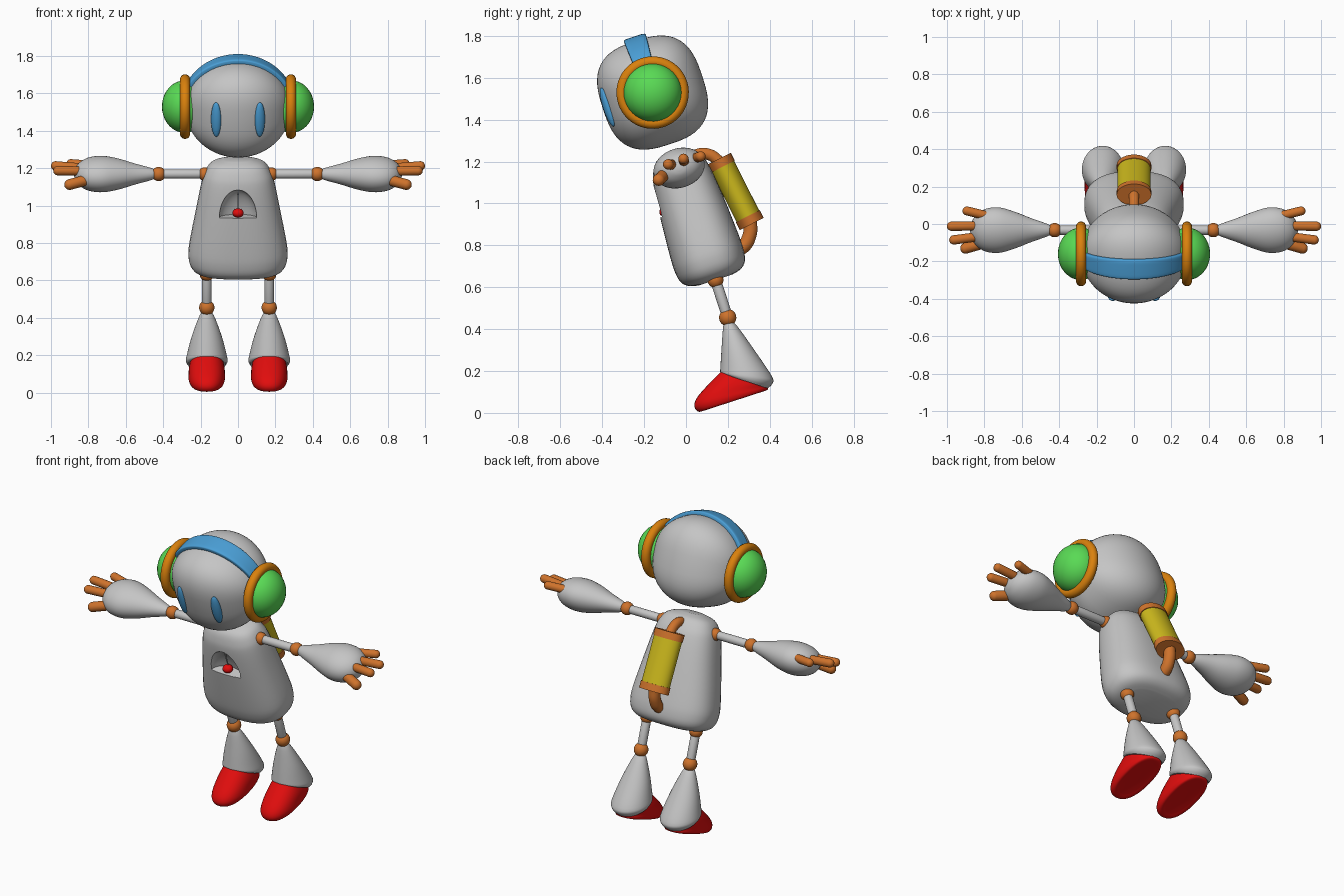
import bpy, bmesh
from math import sin, cos, pi, radians, copysign
from mathutils import Matrix, Vector

cube = bpy.data.objects.get("Cube")
if cube:
    bpy.data.objects.remove(cube)

# The whole figure leans forward; upright parts are built in a frame tilted by this matrix
LEAN = Matrix.Rotation(radians(18), 4, 'X') @ Matrix.Translation((0, 0.33, 0))
FLAT = Matrix.Identity(4)


def material(name, rgb):
    m = bpy.data.materials.new(name)
    m.use_nodes = True
    m.diffuse_color = (*rgb, 1)
    m.node_tree.nodes["Principled BSDF"].inputs["Base Color"].default_value = (*rgb, 1)
    return m


GREY = material("light grey", (0.56, 0.56, 0.56))
ORANGE = material("joint orange", (0.62, 0.17, 0.025))
GOLD = material("ring orange", (0.7, 0.22, 0.004))
GREEN = material("green", (0.1, 0.7, 0.09))
BLUE = material("blue", (0.07, 0.35, 0.68))
RED = material("red", (0.75, 0.004, 0.004))
YELLOW = material("yellow", (0.6, 0.48, 0.012))


def finish(name, bm, mat, frame=LEAN, side=1):
    """Place, mirror when side is -1, smooth and link a mesh."""
    bm.transform(Matrix.Diagonal((side, 1, 1, 1)) @ frame)
    bmesh.ops.recalc_face_normals(bm, faces=bm.faces)
    for f in bm.faces:
        f.smooth = True
    for e in bm.edges:
        e.smooth = e.calc_face_angle(0) < radians(40)
    me = bpy.data.meshes.new(name)
    bm.to_mesh(me)
    bm.free()
    me.materials.append(mat)
    ob = bpy.data.objects.new(name, me)
    bpy.context.collection.objects.link(ob)
    return ob


def loft(rings, power=2, steps=4, count=40):
    """Skin superellipse rings given as (centre, half axis, half axis)."""
    rings = [[Vector(v) for v in r] for r in rings]
    full = []
    for i in range(len(rings) - 1):
        a, b = rings[i], rings[i + 1]
        p, q = rings[max(i - 1, 0)], rings[min(i + 2, len(rings) - 1)]
        for s in range(steps):
            t = s / steps
            full.append([b0 + 0.5 * t * (c0 - a0 + t * (2 * a0 - 5 * b0 + 4 * c0 - d0
                         + t * (3 * (b0 - c0) + d0 - a0)))
                         for a0, b0, c0, d0 in zip(p, a, b, q)])
    full.append(rings[-1])
    bm = bmesh.new()
    loops = []
    for c, u, v in full:
        loop = []
        for k in range(count):
            ca, sa = cos(2 * pi * k / count), sin(2 * pi * k / count)
            loop.append(bm.verts.new(c + u * copysign(abs(ca) ** (2 / power), ca)
                                     + v * copysign(abs(sa) ** (2 / power), sa)))
        loops.append(loop)
    for a, b in zip(loops, loops[1:]):
        for k in range(count):
            n = (k + 1) % count
            bm.faces.new((a[k], a[n], b[n], b[k]))
    bm.faces.new(loops[0])
    bm.faces.new(loops[-1])
    return bm


def ball(name, centre, radii, mat, frame=LEAN, side=1, turn=0):
    bm = bmesh.new()
    bmesh.ops.create_uvsphere(bm, u_segments=32, v_segments=20, radius=1)
    bm.transform(Matrix.Translation(centre) @ Matrix.Rotation(turn, 4, 'Z')
                 @ Matrix.Diagonal((*radii, 1)))
    return finish(name, bm, mat, frame, side)


def capsule(name, start, end, r, mat, frame=LEAN, side=1):
    start, axis = Vector(start), Vector(end) - Vector(start)
    bm = bmesh.new()
    bmesh.ops.create_uvsphere(bm, u_segments=20, v_segments=13, radius=r)
    for v in bm.verts:
        if v.co.z > 0:
            v.co.z += axis.length
    bm.transform(Matrix.Translation(start) @ axis.to_track_quat('Z', 'Y').to_matrix().to_4x4())
    return finish(name, bm, mat, frame, side)


def pipe(name, points, r):
    cu = bpy.data.curves.new(name, 'CURVE')
    cu.dimensions = '3D'
    cu.bevel_depth = r
    cu.bevel_resolution = 5
    cu.use_fill_caps = True
    sp = cu.splines.new('BEZIER')
    sp.bezier_points.add(len(points) - 1)
    for bp, (y, z) in zip(sp.bezier_points, points):
        bp.co = (0, y, z)
        bp.handle_left_type = bp.handle_right_type = 'AUTO'
    cu.materials.append(ORANGE)
    bpy.context.collection.objects.link(bpy.data.objects.new(name, cu))


# Body: tapered rounded box, wider at the hips
profile = [(0.56, 0.16, 0.085), (0.572, 0.212, 0.13), (0.6, 0.247, 0.16), (0.65, 0.264, 0.172),
           (0.73, 0.261, 0.172), (0.94, 0.222, 0.158), (1.08, 0.194, 0.142),
           (1.14, 0.174, 0.124), (1.185, 0.138, 0.094), (1.208, 0.07, 0.045)]
body = finish("body", loft([((0, 0, z), (w, 0, 0), (0, d, 0)) for z, w, d in profile], 2.5), GREY)

# Chest pocket: half dome cut with a flat shelf
arc = [radians(a) for a in range(0, 90, 12)]
cutter = finish("pocket_cutter", loft([((0, -0.15, 0.925 + 0.155 * sin(t)), (0.1 * cos(t), 0, 0),
                                        (0, 0.06 * cos(t), 0)) for t in arc]), GREY)
cutter.hide_render = True
cut = body.modifiers.new("pocket", 'BOOLEAN')
cut.operation = 'DIFFERENCE'
cut.object = cutter
bpy.context.view_layer.objects.active = body
body.select_set(True)
bpy.ops.object.modifier_apply(modifier=cut.name)
bpy.ops.object.shade_smooth_by_angle(angle=radians(35))
bpy.data.objects.remove(cutter)
ball("chest_button", (0, -0.128, 0.945), (0.03, 0.028, 0.024), RED)
capsule("chest_needle", (0, -0.118, 0.96), (0, -0.122, 1.05), 0.004, GREY)

# Head: round from the front, squarish from the side
HEAD = Vector((0, -0.009, 1.504))
arc = [radians(a) for a in range(-88, 89, 8)]
finish("head", loft([(HEAD + Vector((0.285 * sin(t), 0, 0)), (0, 0.25 * cos(t), 0),
                      (0, 0, 0.26 * cos(t))) for t in arc], 2.8, 2, 56), GREY)

# Headband arching from ear to ear
arc = [radians(a) for a in range(15, 166, 10)]
finish("headband", loft([(HEAD + Vector((0.29 * cos(t), 0, 0.266 * sin(t))),
                          (0.016 * cos(t), 0, 0.016 * sin(t)),
                          (0, 0.035 + 0.02 * sin(t), 0)) for t in arc], 5), BLUE)

# Backpack tank with end caps and pipes
TOP, BOTTOM = Vector((0, 0.157, 1.213)), Vector((0, 0.314, 0.902))
across = (BOTTOM - TOP).normalized().cross(Vector((1, 0, 0)))


def tank_part(name, start, end, size, mat):
    ends = [(TOP.lerp(BOTTOM, t), (0.09 * size, 0, 0), across * 0.062 * size) for t in (start, end)]
    finish(name, loft(ends), mat, FLAT)


tank_part("tank", 0.1, 0.9, 0.98, YELLOW)
tank_part("tank_top_cap", 0, 0.12, 1.03, ORANGE)
tank_part("tank_bottom_cap", 0.88, 1, 1.03, ORANGE)
pipe("top_pipe", [(0.16, 1.2), (0.115, 1.232), (0.06, 1.235), (0, 1.19)], 0.028)
pipe("bottom_pipe", [(0.306, 0.92), (0.304, 0.85), (0.268, 0.79), (0.2, 0.77)], 0.034)

# Limb profiles: hand (x, depth, height); shoes (front y, z, back y, z, half width)
hand = [(0.44, 0.022, 0.022), (0.47, 0.036, 0.034), (0.55, 0.065, 0.055), (0.64, 0.101, 0.081),
        (0.72, 0.124, 0.094), (0.79, 0.118, 0.088), (0.84, 0.088, 0.066), (0.868, 0.045, 0.035),
        (0.876, 0.01, 0.01)]
shin = [(0.19, 0.435, 0.21, 0.437, 0.012), (0.178, 0.415, 0.24, 0.42, 0.036),
        (0.17, 0.31, 0.33, 0.295, 0.08), (0.164, 0.215, 0.41, 0.175, 0.108),
        (0.164, 0.193, 0.413, 0.14, 0.111), (0.172, 0.188, 0.39, 0.117, 0.102)]
shoe = [(0.1, 0.018, 0.35, 0.097, 0.06), (0.062, 0.005, 0.385, 0.108, 0.087),
        (0.04, 0.03, 0.392, 0.118, 0.097), (0.052, 0.072, 0.39, 0.128, 0.097),
        (0.105, 0.134, 0.385, 0.136, 0.095), (0.165, 0.195, 0.38, 0.14, 0.088)]
fingers = {"back_finger": ((0.77, 0.04, 1.215), (0.893, 0.07, 1.225), 0.024),
           "middle_finger": ((0.82, -0.01, 1.2), (0.975, -0.012, 1.213), 0.025),
           "front_finger": ((0.81, -0.065, 1.185), (0.963, -0.085, 1.187), 0.025),
           "thumb": ((0.78, -0.095, 1.145), (0.9, -0.13, 1.113), 0.029)}


def foot_rings(rows):
    return [((0.167, (f + b) / 2, (zf + zb) / 2), (0, (b - f) / 2, (zb - zf) / 2), (w, 0, 0))
            for f, zf, b, zb, w in rows]


for side, tag in ((1, "left_"), (-1, "right_")):
    # Eye and ear
    ball(tag + "eye", (0.117, -0.236, 1.505), (0.028, 0.02, 0.097), BLUE, LEAN, side, radians(21))
    ball(tag + "ear", HEAD + Vector((0.285, 0, 0)), (0.122, 0.14, 0.14), GREEN, LEAN, side)
    ring = [(HEAD + Vector((0.283, 0.146 * cos(t), 0.146 * sin(t))), (0.027, 0, 0),
             (0, 0.027 * cos(t), 0.027 * sin(t))) for t in [pi * k / 24 for k in range(49)]]
    bm = loft(ring, 2, 1, 20)
    bmesh.ops.delete(bm, geom=[f for f in bm.faces if len(f.verts) > 4], context='FACES_ONLY')
    bmesh.ops.remove_doubles(bm, verts=bm.verts, dist=0.0001)
    finish(tag + "ear_ring", bm, GOLD, LEAN, side)

    # Arm, hand and fingers
    ball(tag + "shoulder", (0.178, 0, 1.122), (0.036,) * 3, ORANGE, LEAN, side)
    capsule(tag + "arm", (0.18, 0, 1.122), (0.42, 0, 1.122), 0.025, GREY, LEAN, side)
    ball(tag + "wrist", (0.424, 0, 1.122), (0.038,) * 3, ORANGE, LEAN, side)
    finish(tag + "hand", loft([((x, 0, 1.122), (0, d, 0), (0, 0, h)) for x, d, h in hand]),
           GREY, LEAN, side)
    for part, (start, end, r) in fingers.items():
        capsule(tag + part, start, end, r, ORANGE, FLAT, side)

    # Leg and shoe
    ball(tag + "hip", (0.167, 0, 0.56), (0.038,) * 3, ORANGE, LEAN, side)
    capsule(tag + "leg", (0.167, 0, 0.55), (0.167, 0, 0.38), 0.026, GREY, LEAN, side)
    ball(tag + "ankle", (0.167, 0, 0.371), (0.041,) * 3, ORANGE, LEAN, side)
    finish(tag + "shin", loft(foot_rings(shin)), GREY, FLAT, side)
    finish(tag + "shoe", loft(foot_rings(shoe), 2.3), RED, FLAT, side)
